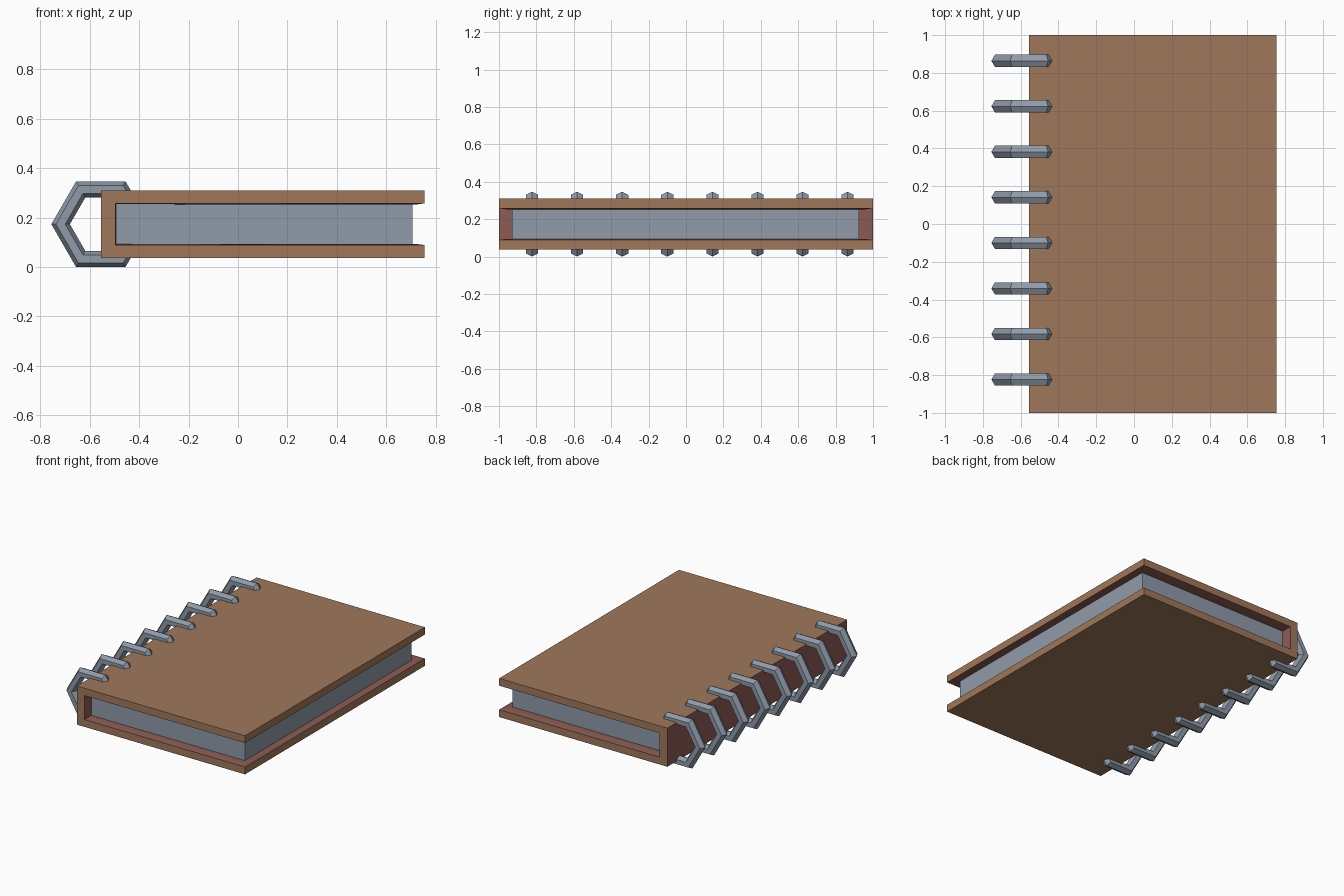
import bpy, bmesh, math

if "Cube" in bpy.data.objects:
    bpy.data.objects.remove(bpy.data.objects["Cube"])


def material(name, rgb):
    m = bpy.data.materials.new(name)
    m.diffuse_color = (*rgb, 1.0)
    m.use_nodes = True
    m.node_tree.nodes["Principled BSDF"].inputs["Base Color"].default_value = m.diffuse_color
    return m


brown = material("brown_leather", (0.352, 0.186, 0.105))
red = material("red_lining", (0.262, 0.105, 0.087))
grey = material("blue_grey", (0.283, 0.328, 0.402))

MID_Z = 0.1732            # height of the book's middle
LEFT, RIGHT = -0.555, 0.755
OUT, INN = 0.136, 0.0845  # half heights of cover outside and inside
SPINE_IN = -0.495

# Cover: C-shaped profile extruded along y
profile = [(LEFT, -OUT), (RIGHT, -OUT), (RIGHT, -INN), (SPINE_IN, -INN),
           (SPINE_IN, INN), (RIGHT, INN), (RIGHT, OUT), (LEFT, OUT)]
bm = bmesh.new()
base = bm.faces.new([bm.verts.new((x, -1, MID_Z + z)) for x, z in profile])
ext = bmesh.ops.extrude_face_region(bm, geom=[base])
bmesh.ops.translate(bm, vec=(0, 2, 0),
                    verts=[v for v in ext["geom"] if isinstance(v, bmesh.types.BMVert)])
bmesh.ops.recalc_face_normals(bm, faces=bm.faces)

# Lining inside the cover, and the outside of the spine, are red
lining = []
for f in bm.faces:
    c = f.calc_center_median()
    if abs(f.normal.y) > 0.5:
        continue
    inside = abs(c.z - MID_Z) < INN + 0.001 and c.x < RIGHT - 0.01 and c.x > LEFT + 0.01
    if inside:
        lining.append(f)
    if inside or c.x < LEFT + 0.01:
        f.material_index = 1
# Lining swells slightly towards the pages
for f in bmesh.ops.inset_region(bm, faces=lining, thickness=0.05, depth=0.005)["faces"]:
    f.material_index = 1
mesh = bpy.data.meshes.new("cover")
bm.to_mesh(mesh)
bm.free()
mesh.materials.append(brown)
mesh.materials.append(red)
cover = bpy.data.objects.new("cover", mesh)
bpy.context.collection.objects.link(cover)

# Page block
bpy.ops.mesh.primitive_cube_add(size=1, location=((SPINE_IN + 0.705) / 2, -0.002, MID_Z))
pages = bpy.context.object
pages.name = "pages"
pages.scale = (0.705 - SPINE_IN, 1.855, 2 * INN - 0.006)
pages.data.materials.append(grey)

# Binding rings: hexagonal hoops through the spine
for i in range(8):
    bpy.ops.mesh.primitive_torus_add(
        major_segments=6, minor_segments=6, major_radius=0.1625, minor_radius=0.0375,
        location=(LEFT, -0.823 + 0.241 * i, MID_Z), rotation=(math.pi / 2, 0, 0))
    ring = bpy.context.object
    ring.name = f"binding_ring_{i + 1}"
    ring.data.materials.append(grey)
    ring.data.shade_flat()
